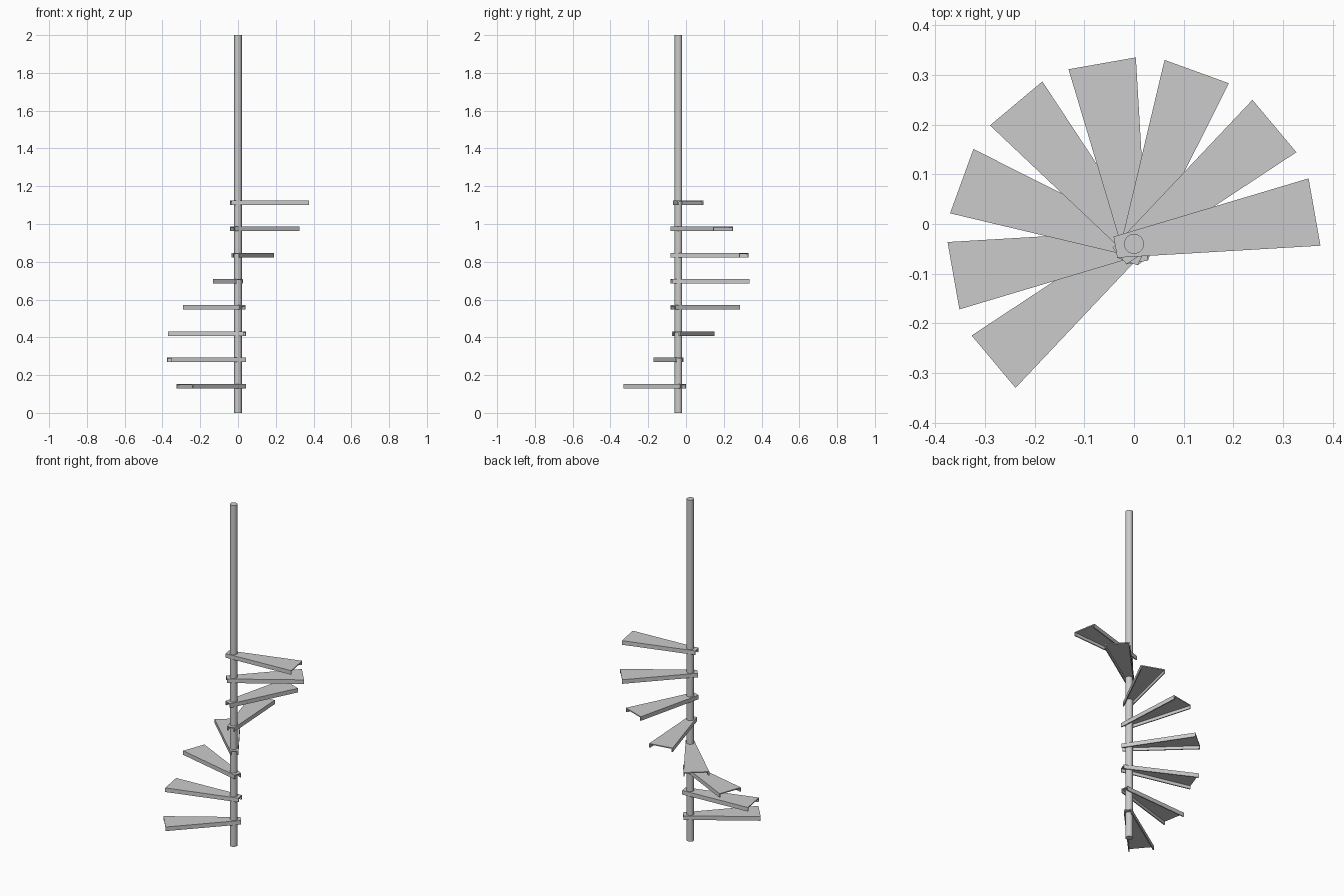
import bpy, bmesh
from math import radians

if "Cube" in bpy.data.objects:
    bpy.data.objects.remove(bpy.data.objects["Cube"])

POLE_Y = -0.04
STEPS, RISE, TURN = 8, 0.1387, -30
FIRST_TOP, FIRST_ANGLE = 0.154, 220
INNER, OUTER = -0.038, 0.369          # tread ends, measured from the pole axis
W_IN, W_OUT = 0.0215, 0.0688          # half widths at those ends
DEPTH, WALL = 0.024, 0.006


def channel(x, w):
    """Cross-section of a folded tread: top plate with two downturned flanges."""
    i = w - WALL
    return [(x, -w, 0), (x, -w, -DEPTH), (x, -i, -DEPTH), (x, -i, -WALL),
            (x, i, -WALL), (x, i, -DEPTH), (x, w, -DEPTH), (x, w, 0)]


# Centre pole
bpy.ops.mesh.primitive_cylinder_add(vertices=32, radius=0.02, depth=2,
                                    location=(0, POLE_Y, 1))
pole = bpy.context.object
pole.name = "centre_pole"
bpy.ops.object.shade_smooth_by_angle()

# Tapered tread mesh, shared by every step
bm = bmesh.new()
a = [bm.verts.new(p) for p in channel(INNER, W_IN)]
b = [bm.verts.new(p) for p in channel(OUTER, W_OUT)]
for k in range(8):
    n = (k + 1) % 8
    bm.faces.new((a[k], a[n], b[n], b[k]))
for ring in (a, b):                   # end faces: left flange, plate, right flange
    for quad in ((0, 1, 2, 3), (0, 3, 4, 7), (4, 5, 6, 7)):
        bm.faces.new([ring[q] for q in quad])
bmesh.ops.recalc_face_normals(bm, faces=bm.faces)
tread_mesh = bpy.data.meshes.new("tread")
bm.to_mesh(tread_mesh)
bm.free()

# Treads winding up the pole
for s in range(STEPS):
    tread = bpy.data.objects.new(f"tread_{s + 1}", tread_mesh)
    tread.location = (0, POLE_Y, FIRST_TOP + s * RISE)
    tread.rotation_euler.z = radians(FIRST_ANGLE + s * TURN)
    bpy.context.collection.objects.link(tread)
